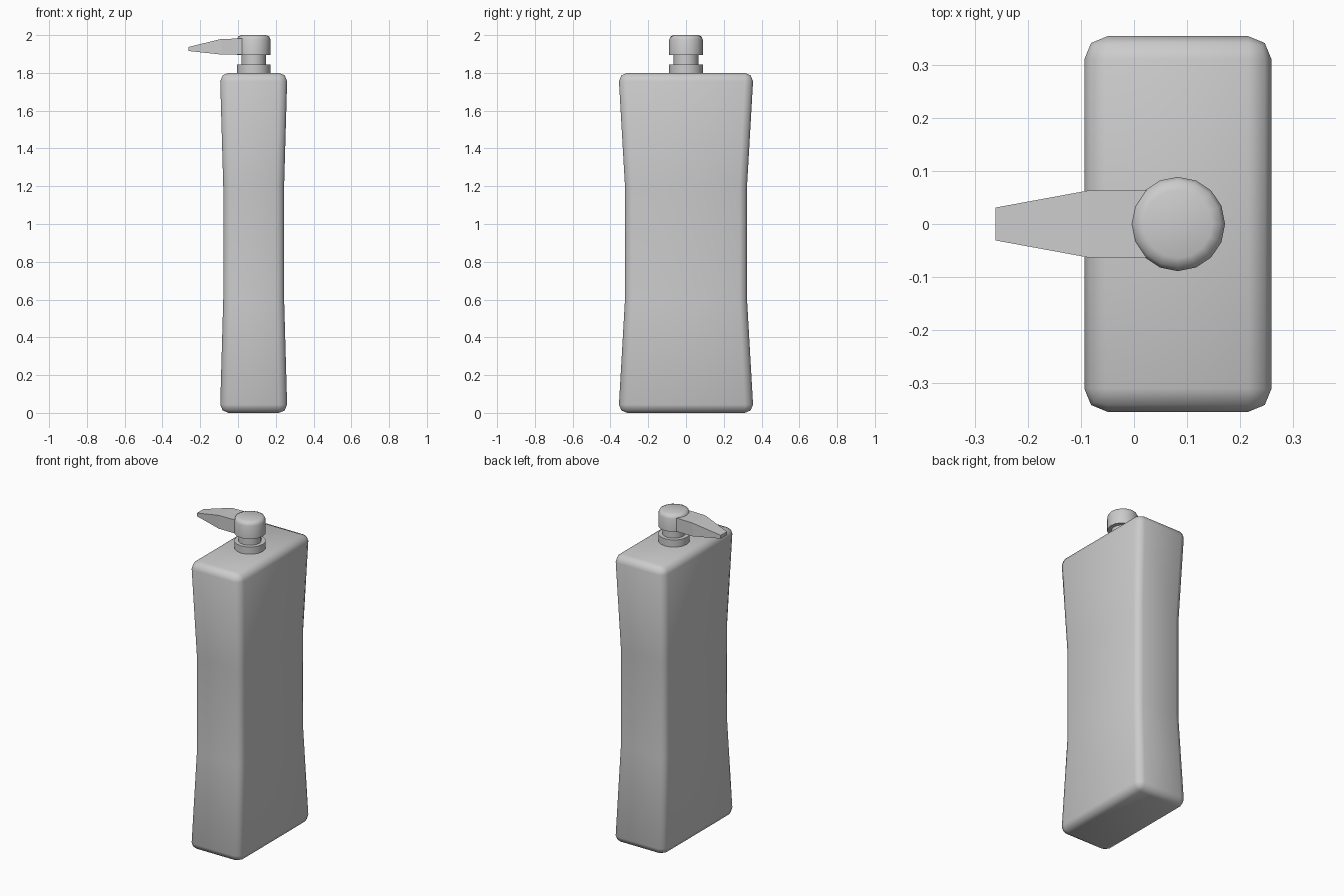
import bpy, bmesh
from math import radians
from mathutils import Matrix

if "Cube" in bpy.data.objects:
    bpy.data.objects.remove(bpy.data.objects["Cube"])

CX = 0.083  # axis of bottle and pump


def finish(bm, name, angle=None):
    bmesh.ops.recalc_face_normals(bm, faces=bm.faces)
    me = bpy.data.meshes.new(name)
    bm.to_mesh(me)
    bm.free()
    ob = bpy.data.objects.new(name, me)
    bpy.context.collection.objects.link(ob)
    if angle:
        bpy.ops.object.select_all(action='DESELECT')
        ob.select_set(True)
        bpy.context.view_layer.objects.active = ob
        bpy.ops.object.shade_smooth_by_angle(angle=radians(angle))
    return ob


def cylinder(name, r, z0, z1, bevel=0):
    bm = bmesh.new()
    bmesh.ops.create_cone(bm, cap_ends=True, segments=16, radius1=r, radius2=r, depth=z1 - z0,
                          matrix=Matrix.Translation((CX, 0, (z0 + z1) / 2)))
    if bevel:
        rim = [e for e in bm.edges if all(v.co.z > z1 - 1e-4 for v in e.verts)]
        bmesh.ops.bevel(bm, geom=rim, offset=bevel, segments=2, profile=0.5, affect='EDGES')
    return finish(bm, name, 50)


# bottle body: rounded box with a narrowed waist
bm = bmesh.new()
bmesh.ops.create_cube(bm, size=1, matrix=Matrix.Translation((0, 0, 0.9)) @ Matrix.Diagonal((0.354, 0.71, 1.8, 1)))
bmesh.ops.bevel(bm, geom=bm.edges[:], offset=0.044, segments=2, profile=0.5, affect='EDGES')
for z in (0.6, 1.2):
    bmesh.ops.bisect_plane(bm, geom=bm.verts[:] + bm.edges[:] + bm.faces[:],
                           plane_co=(0, 0, z), plane_no=(0, 0, 1))
for v in bm.verts:
    if 0.5 < v.co.z < 1.3:
        v.co.x *= 0.91
        v.co.y *= 0.91
    v.co.x += CX
finish(bm, "bottle_body", 60)

# pump collar, neck and press head
cylinder("pump_collar", 0.089, 1.79, 1.845)
cylinder("pump_neck", 0.065, 1.84, 1.90)
cylinder("pump_head", 0.089, 1.895, 2.0, 0.024)

# tapered spout: sections of x, half width, bottom, top
bm = bmesh.new()
rings = []
for x, w, z0, z1 in ((0.06, 0.063, 1.897, 1.982), (-0.088, 0.063, 1.897, 1.98), (-0.262, 0.031, 1.916, 1.937)):
    rings.append([bm.verts.new((x, y, z)) for y, z in ((-w, z0), (w, z0), (w, z1), (-w, z1))])
for a, b in zip(rings, rings[1:]):
    for i in range(4):
        j = (i + 1) % 4
        bm.faces.new((a[i], a[j], b[j], b[i]))
bm.faces.new(rings[0])
bm.faces.new(rings[-1])
finish(bm, "spout")
